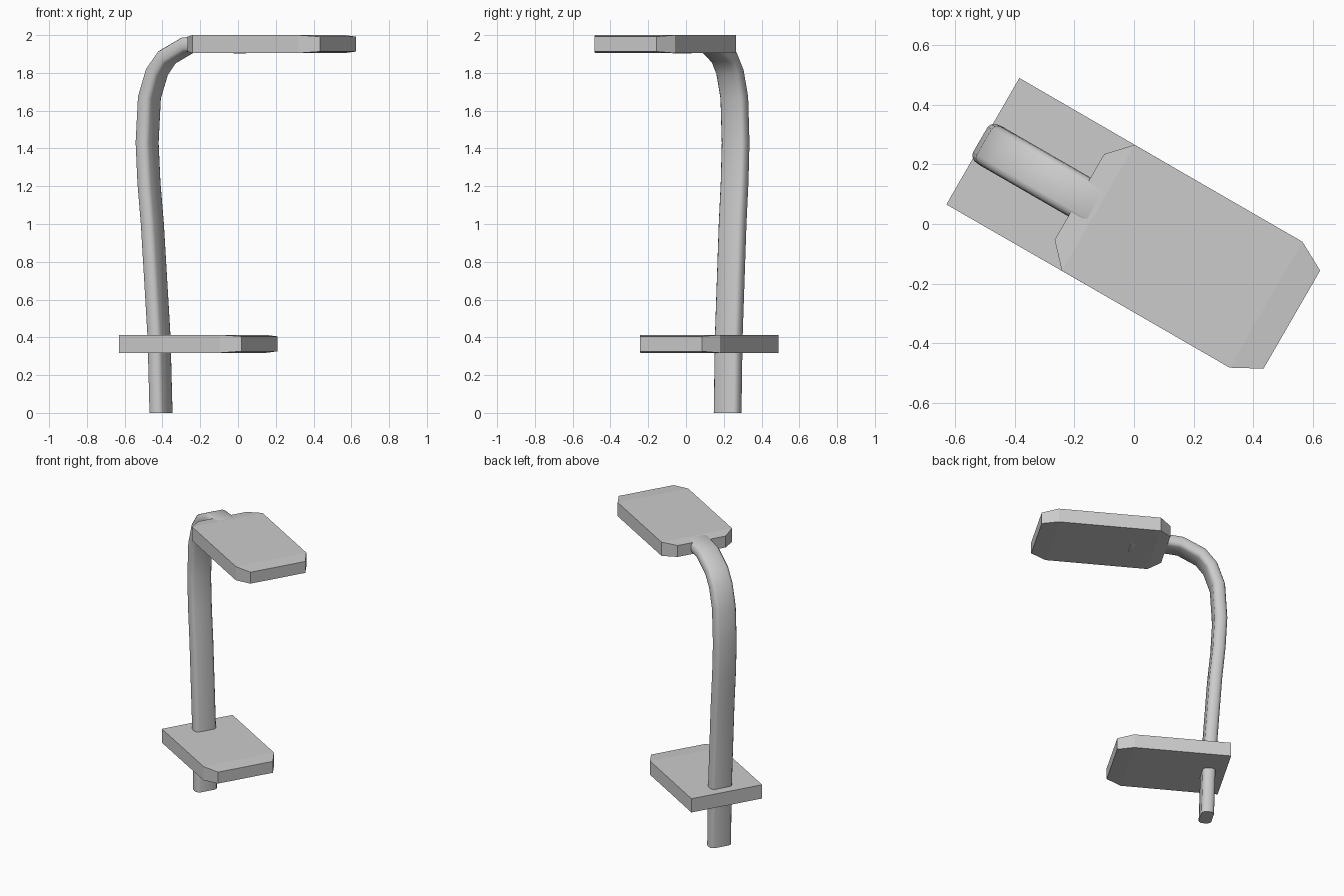
import bpy, bmesh, math
from mathutils import Vector

if "Cube" in bpy.data.objects:
    bpy.data.objects.remove(bpy.data.objects["Cube"])

TURN = math.radians(-30)   # whole model is turned in plan
VC = -0.013                # centre line across the width


def finish(name, bm):
    bmesh.ops.recalc_face_normals(bm, faces=bm.faces)
    me = bpy.data.meshes.new(name)
    bm.to_mesh(me)
    bm.free()
    ob = bpy.data.objects.new(name, me)
    bpy.context.collection.objects.link(ob)
    ob.rotation_euler.z = TURN
    return ob


def loft(bm, rings):
    """Skin equal-length rings of points and cap both ends."""
    vs = [[bm.verts.new(p) for p in r] for r in rings]
    n = len(vs[0])
    for a, b in zip(vs, vs[1:]):
        for i in range(n):
            j = (i + 1) % n
            bm.faces.new((a[i], a[j], b[j], b[i]))
    bm.faces.new(vs[0])
    bm.faces.new(vs[-1])


def plate(name, z0, z1, stations):
    """Slab lofted along its length: stations are (u, half width, z inset)."""
    bm = bmesh.new()
    loft(bm, [[(u, VC - w, z0 + d), (u, VC + w, z0 + d),
               (u, VC + w, z1 - d), (u, VC - w, z1 - d)] for u, w, d in stations])
    return finish(name, bm)


# Table top: clipped corners and slightly thinned at both ends
plate("upper_plate", 1.905, 2.0,
      [(-0.204, 0.166, 0.008), (-0.131, 0.244, 0), (0.519, 0.244, 0), (0.619, 0.190, 0.008)])

# Lower shelf: square back, clipped front
plate("lower_plate", 0.318, 0.413,
      [(-0.578, 0.245, 0), (0.039, 0.244, 0), (0.138, 0.190, 0.008)])

# Curved post: flattened section swept along a path in the (length, height) plane
path = [Vector(p) for p in [
    (-0.463, 0), (-0.475, 0.4), (-0.516, 1.0), (-0.537, 1.22), (-0.548, 1.43),
    (-0.534, 1.67), (-0.488, 1.805), (-0.427, 1.882), (-0.298, 1.948),
    (-0.16, 1.960), (0.03, 1.942)]]
quarter = [(0.04, 0.05), (0.034, 0.063), (0.022, 0.072), (0, 0.075)]
half = quarter + [(-a, b) for a, b in reversed(quarter[:-1])]
section = half + [(-a, -b) for a, b in half]

rings = []
for i, p in enumerate(path):
    t = (path[min(i + 1, len(path) - 1)] - path[max(i - 1, 0)]).normalized()
    if i == 0:
        t = Vector((0, 1))
    n = Vector((t.y, -t.x))
    rings.append([(p.x + n.x * a, VC + b, p.y + n.y * a) for a, b in section])
bm = bmesh.new()
loft(bm, rings)
post = finish("curved_post", bm)
bpy.context.view_layer.objects.active = post
post.select_set(True)
bpy.ops.object.shade_smooth_by_angle(angle=math.radians(35))
